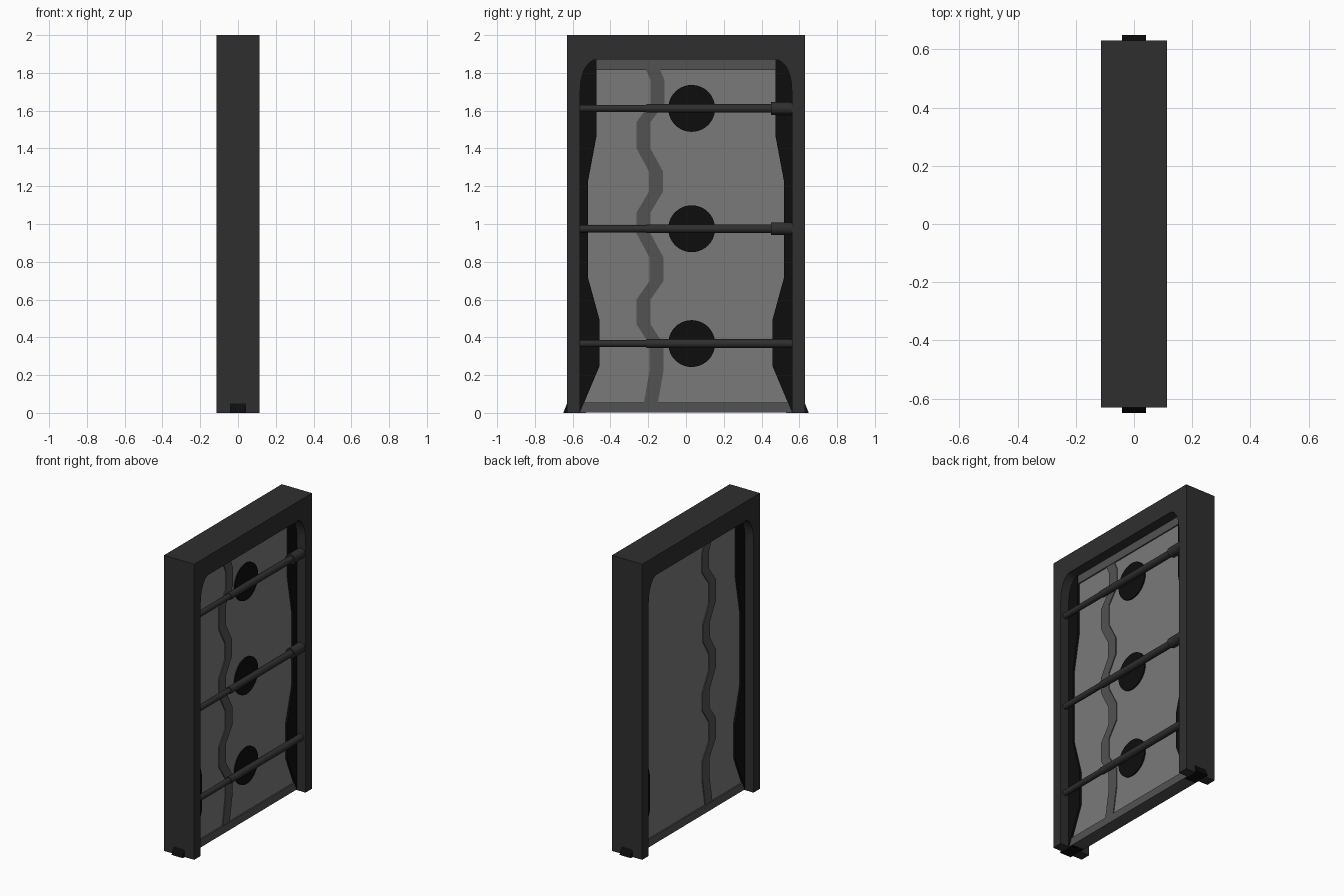
import bpy, bmesh, math
from mathutils import Matrix

if "Cube" in bpy.data.objects:
    bpy.data.objects.remove(bpy.data.objects["Cube"])


def mat(name, v):
    m = bpy.data.materials.new(name)
    m.diffuse_color = (v, v, v, 1)
    m.use_nodes = True
    m.node_tree.nodes["Principled BSDF"].inputs["Base Color"].default_value = m.diffuse_color
    return m


FRAME = mat("dark grey", 0.028)
PANEL = mat("light grey", 0.195)
TRIM = mat("mid grey", 0.085)
BLACK = mat("black", 0.004)


def finish(bm, name, material):
    bmesh.ops.recalc_face_normals(bm, faces=bm.faces)
    me = bpy.data.meshes.new(name)
    bm.to_mesh(me)
    bm.free()
    me.materials.append(material)
    ob = bpy.data.objects.new(name, me)
    bpy.context.collection.objects.link(ob)
    return ob


def prism(name, pts, x0, x1, material):
    """Extrude a (y, z) outline along x."""
    bm = bmesh.new()
    f = bm.faces.new([bm.verts.new((x0, y, z)) for y, z in pts])
    r = bmesh.ops.extrude_face_region(bm, geom=[f])
    vs = [g for g in r["geom"] if isinstance(g, bmesh.types.BMVert)]
    bmesh.ops.translate(bm, verts=vs, vec=(x1 - x0, 0, 0))
    return finish(bm, name, material)


def rect(y0, y1, z0, z1):
    return [(y0, z0), (y1, z0), (y1, z1), (y0, z1)]


def cylinder(name, axis, centre, r, length, material, seg=32):
    bm = bmesh.new()
    rot = Matrix.Rotation(math.pi / 2, 4, "Y" if axis == "x" else "X")
    bmesh.ops.create_cone(bm, cap_ends=True, segments=seg, radius1=r, radius2=r,
                          depth=length, matrix=Matrix.Translation(centre) @ rot)
    for f in bm.faces:
        f.smooth = len(f.verts) == 4
    for e in bm.edges:
        if any(len(f.verts) > 4 for f in e.link_faces):
            e.smooth = False
    return finish(bm, name, material)


# Outer door frame with rounded upper corners in the opening
arc = [(-0.475 - 0.085 * math.cos(a), 1.71 + 0.16 * math.sin(a))
       for a in [i * math.pi / 16 for i in range(9)]]
opening = [(-0.56, 0)] + arc + [(-y, z) for y, z in reversed(arc)] + [(0.56, 0)]
outer = [(0.63, 0), (0.63, 2), (-0.63, 2), (-0.63, 0)]
prism("door_frame", opening + outer, -0.113, 0.113, FRAME)

# Wavy seam: centre line as (y, z), from the top down
seam = [(-0.18, 1.83), (-0.15, 1.76), (-0.15, 1.64), (-0.225, 1.54), (-0.225, 1.40),
        (-0.16, 1.28), (-0.16, 1.17), (-0.225, 1.06), (-0.225, 0.95), (-0.155, 0.82),
        (-0.155, 0.70), (-0.225, 0.60), (-0.225, 0.47), (-0.155, 0.36),
        (-0.155, 0.23), (-0.188, 0.04)]
W = 0.037
left = [(y - W, z) for y, z in seam]
right = [(y + W, z) for y, z in seam]

# Door leaves either side of the seam, and the seam strip between them
prism("left_leaf", [(-0.62, 0.04), (-0.62, 1.83)] + left, -0.036, 0.036, PANEL)
prism("right_leaf", [(0.62, 0.04), (0.62, 1.83)] + right, -0.036, 0.036, PANEL)
prism("seam_strip", left + right[::-1], -0.042, 0.042, TRIM)

# Rails above and below the leaves
prism("top_rail", rect(-0.6, 0.6, 1.815, 1.9), -0.045, 0.045, TRIM)
prism("bottom_rail", rect(-0.56, 0.56, 0.002, 0.055), -0.045, 0.045, TRIM)

# Black shaped side plates and wedge feet on both sides
edge = [(0.475, 1.88), (0.475, 1.46), (0.52, 1.22), (0.52, 0.72),
        (0.457, 0.49), (0.457, 0.25), (0.56, 0.005)]
foot = [(0.53, 0), (0.65, 0), (0.63, 0.05), (0.53, 0.05)]
for side, s in (("left", -1), ("right", 1)):
    pts = [(s * y, z) for y, z in edge + [(0.61, 0.005), (0.61, 1.88)]]
    prism(side + "_side_plate", pts, -0.05, 0.05, BLACK)
    prism(side + "_foot", [(s * y, z if z else -0.0005) for y, z in foot],
          -0.042, 0.042, BLACK)

# Locking bars, each with a round lock plate and an end collar
for i, z in enumerate((1.612, 0.975, 0.367)):
    cylinder(f"lock_plate_{i}", "x", (0.022, 0.03, z), 0.124, 0.044, BLACK, 40)
    cylinder(f"lock_bar_left_{i}", "y", (0.078, -0.385, z), 0.019, 0.37, FRAME, 16)
    cylinder(f"lock_bar_{i}", "y", (0.078, 0.18, z), 0.023, 0.78, FRAME, 16)
    if i < 2:
        cylinder(f"lock_collar_{i}", "y", (0.078, 0.507, z), 0.034, 0.115, FRAME, 16)
